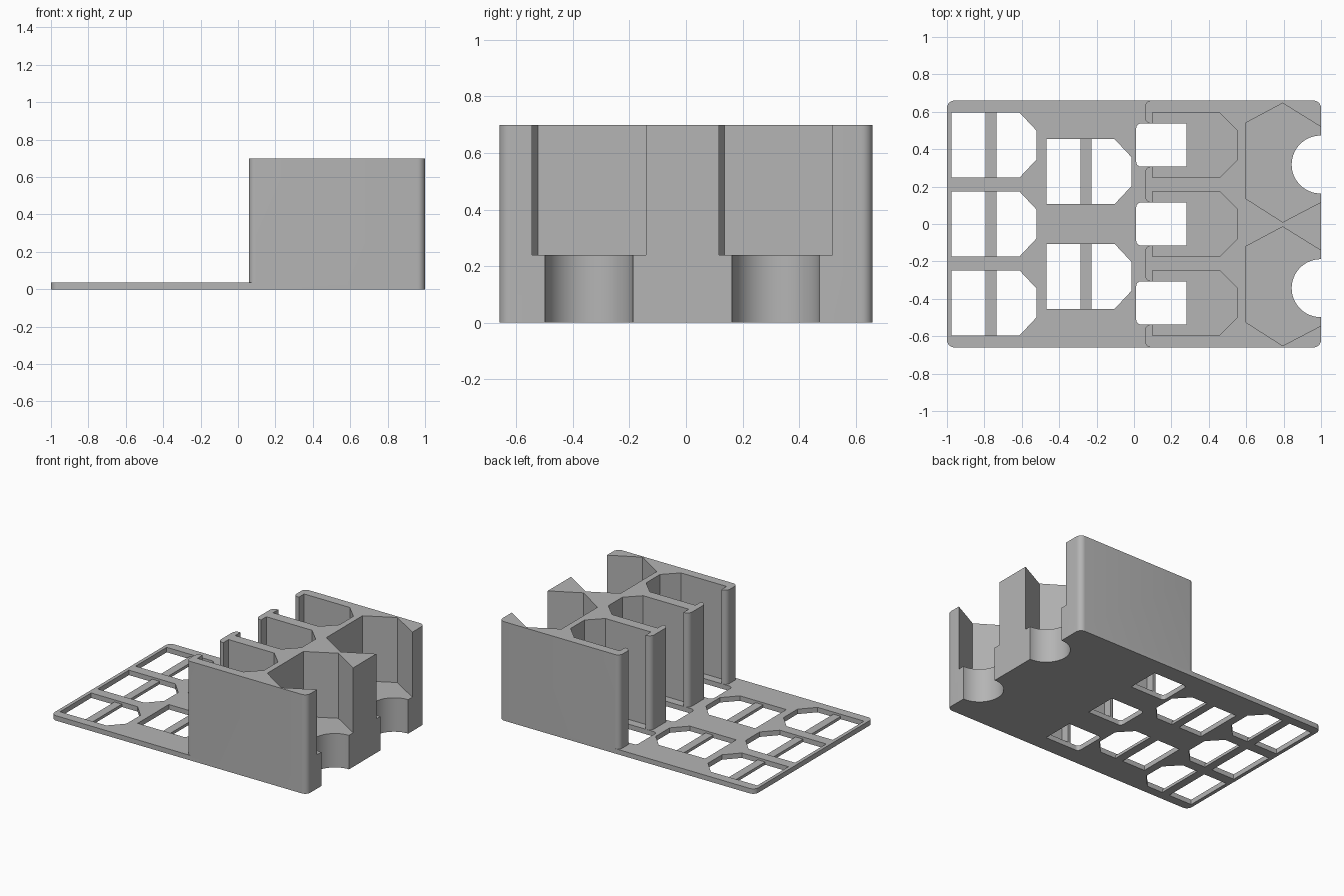
import bpy, bmesh, math
from mathutils import Vector

old = bpy.data.objects.get("Cube")
if old:
    bpy.data.objects.remove(old, do_unlink=True)

grey = bpy.data.materials.new("grey plastic")
grey.use_nodes = True
COLOUR = (0.46, 0.46, 0.46, 1)
grey.diffuse_color = COLOUR
grey.node_tree.nodes["Principled BSDF"].inputs["Base Color"].default_value = COLOUR


def rounded(corners, steps=8):
    """Turn (x, y, radius) corners into an outline with filleted right angles."""
    out = []
    for i, (x, y, r) in enumerate(corners):
        p = Vector((x, y))
        if r == 0:
            out.append(p)
            continue
        a = (Vector(corners[i - 1][:2]) - p).normalized() * r
        b = (Vector(corners[(i + 1) % len(corners)][:2]) - p).normalized() * r
        for k in range(steps + 1):
            t = math.pi / 2 * k / steps
            out.append(p + a * (1 - math.sin(t)) + b * (1 - math.cos(t)))
    return out


def prism(name, outline, z0, z1):
    """Extrude a flat outline from z0 to z1."""
    bm = bmesh.new()
    face = bm.faces.new([bm.verts.new((p[0], p[1], z0)) for p in outline])
    top = bmesh.ops.extrude_face_region(bm, geom=[face])["geom"]
    bmesh.ops.translate(bm, vec=(0, 0, z1 - z0),
                        verts=[v for v in top if isinstance(v, bmesh.types.BMVert)])
    bmesh.ops.recalc_face_normals(bm, faces=bm.faces)
    mesh = bpy.data.meshes.new(name)
    bm.to_mesh(mesh)
    bm.free()
    mesh.materials.append(grey)
    obj = bpy.data.objects.new(name, mesh)
    bpy.context.collection.objects.link(obj)
    return obj


def combine(target, tool, operation):
    """Apply a boolean and remove the tool."""
    mod = target.modifiers.new(operation.lower(), "BOOLEAN")
    mod.operation, mod.solver, mod.object = operation, "EXACT", tool
    bpy.context.view_layer.objects.active = target
    bpy.ops.object.modifier_apply(modifier=mod.name)
    bpy.data.objects.remove(tool, do_unlink=True)


def rect(x0, x1, y0, y1, r_left=0, r_right=0):
    return [(x0, y0, r_left), (x1, y0, r_right), (x1, y1, r_right), (x0, y1, r_left)]


HALF = 0.66       # half depth of the holder
BASE = 0.035      # plate thickness
HEIGHT = 0.70     # block height
SLOT = 0.174      # half width of a slot
TIP = 0.078       # half width of its chamfered end
MOUTH = 0.115     # half width between the lips
ROWS = (0.422, 0, -0.422)

# Base plate
holder = prism("holder", rounded(rect(-1, 1, -HALF, HALF, 0.04, 0.04)), 0, BASE)

# Block with three lipped slots open towards -x
corners = rect(0.058, 1, -HALF, HALF, 0.035, 0.04)
for c in ROWS:
    side = [(0.058, MOUTH, 0.035), (0.1, MOUTH, 0), (0.1, SLOT, 0),
            (0.457, SLOT, 0), (0.553, TIP, 0)]
    corners += [(x, c + y, r) for x, y, r in side]
    corners += [(x, c - y, r) for x, y, r in reversed(side)]
combine(holder, prism("block", rounded(corners), 0.015, HEIGHT), "UNION")

# Openings in the floor under the slots
for c in ROWS:
    hole = rounded(rect(0.012, 0.28, c - MOUTH, c + MOUTH, 0.025))
    combine(holder, prism("floor_cutter", hole, -0.1, BASE + 0.001), "DIFFERENCE")

# Six-sided bays with round cut-outs, open towards +x
for shift in (0, -0.661):
    bay = [(0.596, 0.540), (0.596, 0.137), (0.795, 0.010),
           (1, 0.117), (1.1, 0.117), (1.1, 0.519), (1, 0.519), (0.795, 0.646)]
    combine(holder, prism("bay_cutter", [(x, y + shift) for x, y in bay], 0.24, 0.8),
            "DIFFERENCE")
    ring = [(0.998 + 0.155 * math.cos(math.tau * k / 64),
             0.318 + shift + 0.155 * math.sin(math.tau * k / 64)) for k in range(64)]
    combine(holder, prism("round_cutter", ring, -0.1, 0.3), "DIFFERENCE")

# Plate windows with chamfered ends, each crossed by a thin bar
columns = ((-0.975, -0.793, -0.735, ROWS), (-0.467, -0.286, -0.227, (0.28, -0.28)))
for x0, bar0, bar1, centres in columns:
    for c in centres:
        x1, x2 = x0 + 0.363, x0 + 0.453
        window = [(x0, c - SLOT), (x1, c - SLOT), (x2, c - TIP),
                  (x2, c + TIP), (x1, c + SLOT), (x0, c + SLOT)]
        combine(holder, prism("window_cutter", window, -0.1, 0.1), "DIFFERENCE")
        prism("window_bar", [p[:2] for p in rect(bar0, bar1, c - SLOT, c + SLOT)], 0, 0.02)

# Smooth fillets and round cut-outs, sharp edges elsewhere
bpy.ops.object.select_all(action="DESELECT")
holder.select_set(True)
bpy.context.view_layer.objects.active = holder
bpy.ops.object.shade_smooth_by_angle(angle=math.radians(25))
